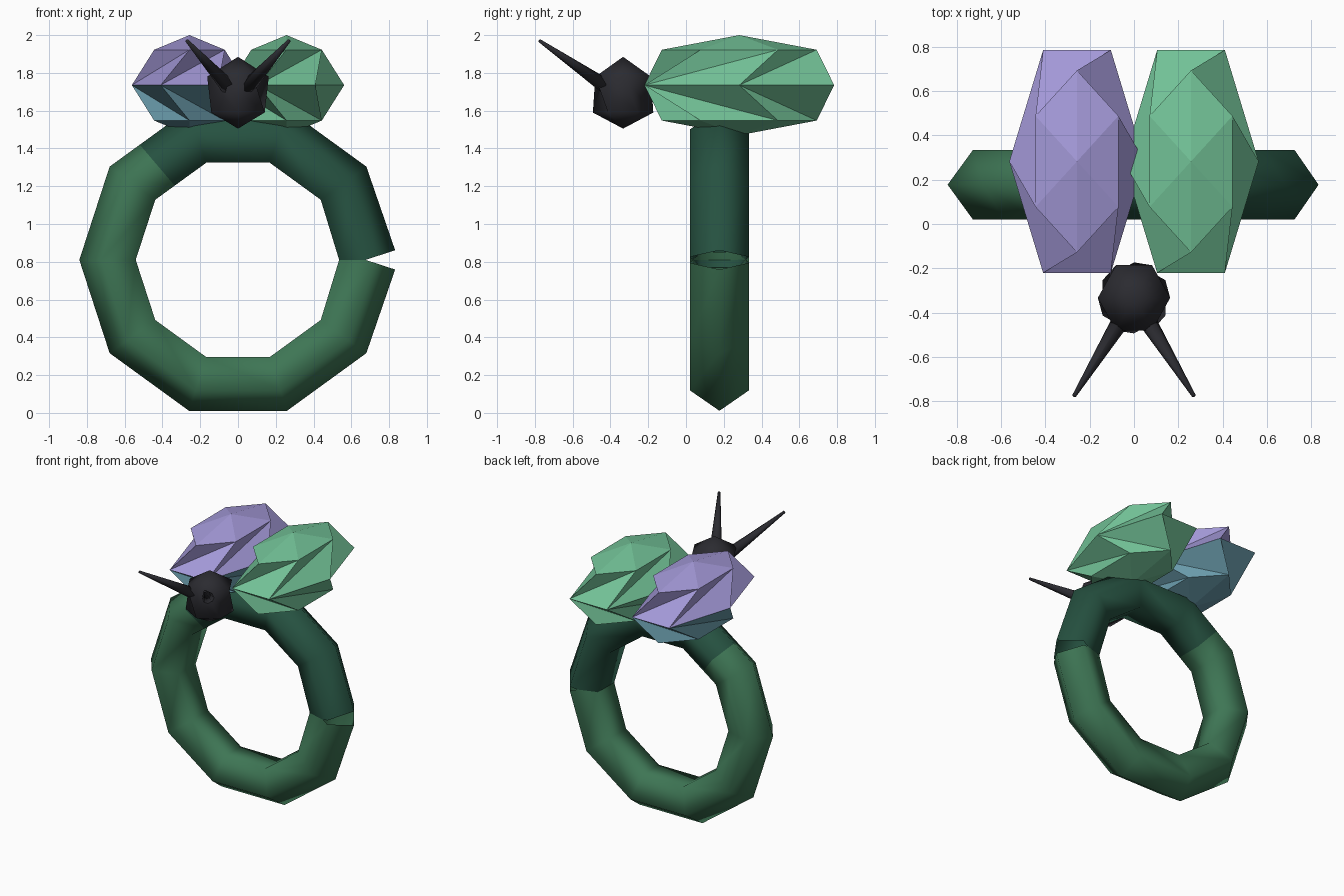
import bpy, bmesh, math
from mathutils import Vector

if "Cube" in bpy.data.objects:
    bpy.data.objects.remove(bpy.data.objects["Cube"])


def material(name, r, g, b):
    m = bpy.data.materials.new(name)
    m.diffuse_color = (r, g, b, 1)
    m.use_nodes = True
    m.node_tree.nodes["Principled BSDF"].inputs["Base Color"].default_value = m.diffuse_color
    return m


LEAF = material("leaf green", 0.17, 0.54, 0.31)
LILAC = material("lilac", 0.37, 0.32, 0.69)
TEAL = material("dusty teal", 0.147, 0.34, 0.42)
BAND = material("forest green", 0.048, 0.18, 0.09)
DARK = material("deep green", 0.019, 0.083, 0.052)
BLACK = material("charcoal", 0.024, 0.024, 0.03)


def finish(name, bm, mats, smooth=False):
    bmesh.ops.recalc_face_normals(bm, faces=bm.faces)
    for f in bm.faces:
        f.smooth = smooth
    me = bpy.data.meshes.new(name)
    bm.to_mesh(me)
    bm.free()
    for m in mats:
        me.materials.append(m)
    ob = bpy.data.objects.new(name, me)
    bpy.context.collection.objects.link(ob)
    return ob


def twisted_gem(name, centre, top, bottom, rings, mats, smooth=False):
    """Six-sided ball; rings are (z, rx, ry, phase in degrees), joined with a twist."""
    bm = bmesh.new()
    c = Vector(centre)
    rows = []
    for z, rx, ry, phase in rings:
        angs = [math.radians(phase + 60 * i) for i in range(6)]
        rows.append([bm.verts.new(c + Vector((rx * math.cos(a), ry * math.sin(a), z))) for a in angs])
    for row, z in ((rows[0], top), (rows[-1], bottom)):
        pole = bm.verts.new(c + Vector((0, 0, z)))
        for i in range(6):
            bm.faces.new((row[i], row[(i + 1) % 6], pole))
    for a, b in zip(rows, rows[1:]):
        # the ring with phase 0 is the one that leads the twist
        e, r = (a, b) if rings[rows.index(a)][3] == 0 else (b, a)
        for i in range(6):
            j = (i + 1) % 6
            bm.faces.new((e[i], e[j], r[j]))
            bm.faces.new((e[i], r[j], r[i]))
    if len(mats) > 1:  # underside colour
        for f in bm.faces:
            f.material_index = int(f.calc_center_median().z < c.z)
    return finish(name, bm, mats, smooth)


# Pair of faceted wings
RX, RY, RZ, K = 0.305, 0.58, 0.265, math.sqrt(0.5)
wing_rings = [(RZ * K, RX * K, RY * K, 30), (0, RX, RY, 0), (-RZ * K, RX * K, RY * K, 30)]
twisted_gem("right_wing", (0.257, 0.282, 1.735), RZ, -RZ, wing_rings, [LEAF])
twisted_gem("left_wing", (-0.257, 0.282, 1.735), RZ, -RZ, wing_rings, [LILAC, TEAL])

# Head
twisted_gem("head", (0, -0.333, 1.695), 0.19, -0.19,
            [(0.085, 0.163, 0.17, 0), (-0.105, 0.163, 0.16, 30)], [BLACK], True)

# Antennae
for side, label in ((-1, "left"), (1, "right")):
    a = Vector((side * 0.05, -0.42, 1.725))
    b = Vector((side * 0.27, -0.775, 1.97))
    d = b - a
    bm = bmesh.new()
    bmesh.ops.create_cone(bm, cap_ends=True, segments=8, radius1=0.042, radius2=0.009, depth=d.length)
    bm.transform(d.to_track_quat('Z', 'Y').to_matrix().to_4x4())
    bmesh.ops.translate(bm, verts=bm.verts, vec=(a + b) / 2)
    finish(label + "_antenna", bm, [BLACK], True)

# Ten-sided band with a five-sided section, open at the seam on +x
MAJOR, MINOR, CY, CZ = 0.675, 0.165, 0.177, 0.81


def section(i):
    a = math.radians(36 * i)
    tilt = math.radians(18 if i == 0 else -18 if i == 10 else 0)
    out = Vector((math.cos(a + tilt), 0, math.sin(a + tilt)))
    mid = Vector((MAJOR * math.cos(a), CY, CZ + MAJOR * math.sin(a)))
    pts = []
    for k in range(5):
        t = math.radians(72 * k)
        pts.append(mid + out * MINOR * math.cos(t) + Vector((0, MINOR * 0.95 / 0.951 * math.sin(t), 0)))
    return pts


secs = [section(i) for i in range(11)]
secs.insert(4, [p.lerp(q, 0.62) for p, q in zip(secs[3], secs[4])])  # colour change
bm = bmesh.new()
rows = [[bm.verts.new(p) for p in s] for s in secs]
for i, (a, b) in enumerate(zip(rows, rows[1:])):
    for k in range(5):
        f = bm.faces.new((a[k], a[(k + 1) % 5], b[(k + 1) % 5], b[k]))
        f.material_index = int(i < 4)
finish("ring_band", bm, [BAND, DARK], True)
